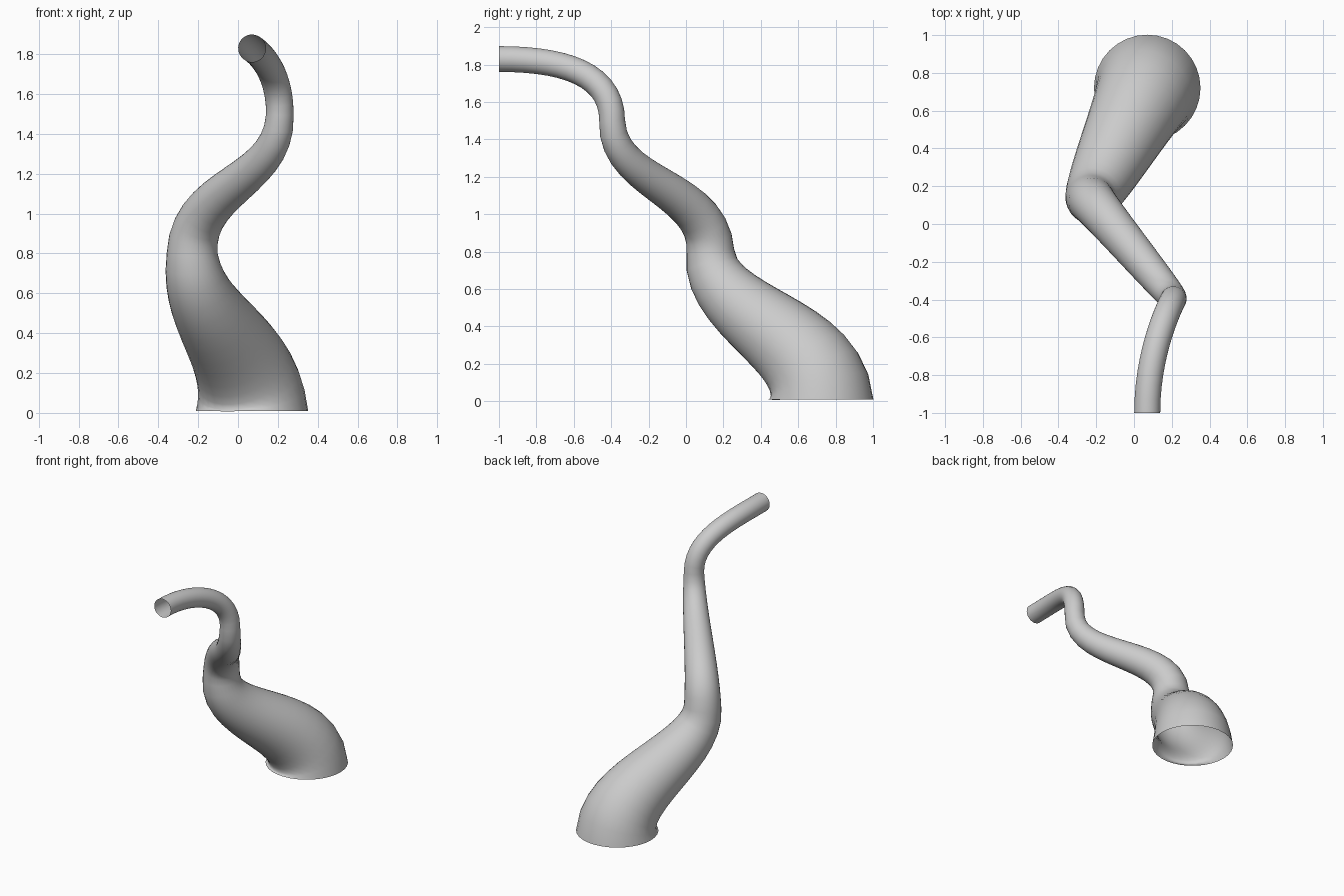
import bpy

if "Cube" in bpy.data.objects:
    bpy.data.objects.remove(bpy.data.objects["Cube"])

# Path points: position, handle direction, handle length in, handle length out, tube radius
POINTS = [
    ((0.07, 0.72, 0.01), (0, 0, 1), 0.34, 0.34, 0.282),
    ((-0.23, 0.13, 0.80), (0, 0, 1), 0.34, 0.35, 0.128),
    ((0.21, -0.395, 1.50), (0, 0, 1), 0.35, 0.25, 0.069),
    ((0.07, -1.0, 1.83), (0, -1, 0), 0.35, 0.35, 0.069),
]


def offset(p, d, k):
    return tuple(a + b * k for a, b in zip(p, d))


# Tapering bent pipe, open at both ends
curve = bpy.data.curves.new("tapered_pipe", 'CURVE')
curve.dimensions = '3D'
curve.twist_mode = 'MINIMUM'
curve.resolution_u = 14
curve.bevel_depth = 1.0
curve.bevel_resolution = 14
curve.use_fill_caps = False

spline = curve.splines.new('BEZIER')
spline.bezier_points.add(len(POINTS) - 1)
for bp, (pos, direction, h_in, h_out, radius) in zip(spline.bezier_points, POINTS):
    bp.handle_left_type = bp.handle_right_type = 'FREE'
    bp.co = pos
    bp.handle_left = offset(pos, direction, -h_in)
    bp.handle_right = offset(pos, direction, h_out)
    bp.radius = radius

pipe = bpy.data.objects.new("tapered_pipe", curve)
bpy.context.collection.objects.link(pipe)

# Convert to a smooth mesh
bpy.context.view_layer.objects.active = pipe
pipe.select_set(True)
bpy.ops.object.convert(target='MESH')
bpy.ops.object.shade_smooth()
